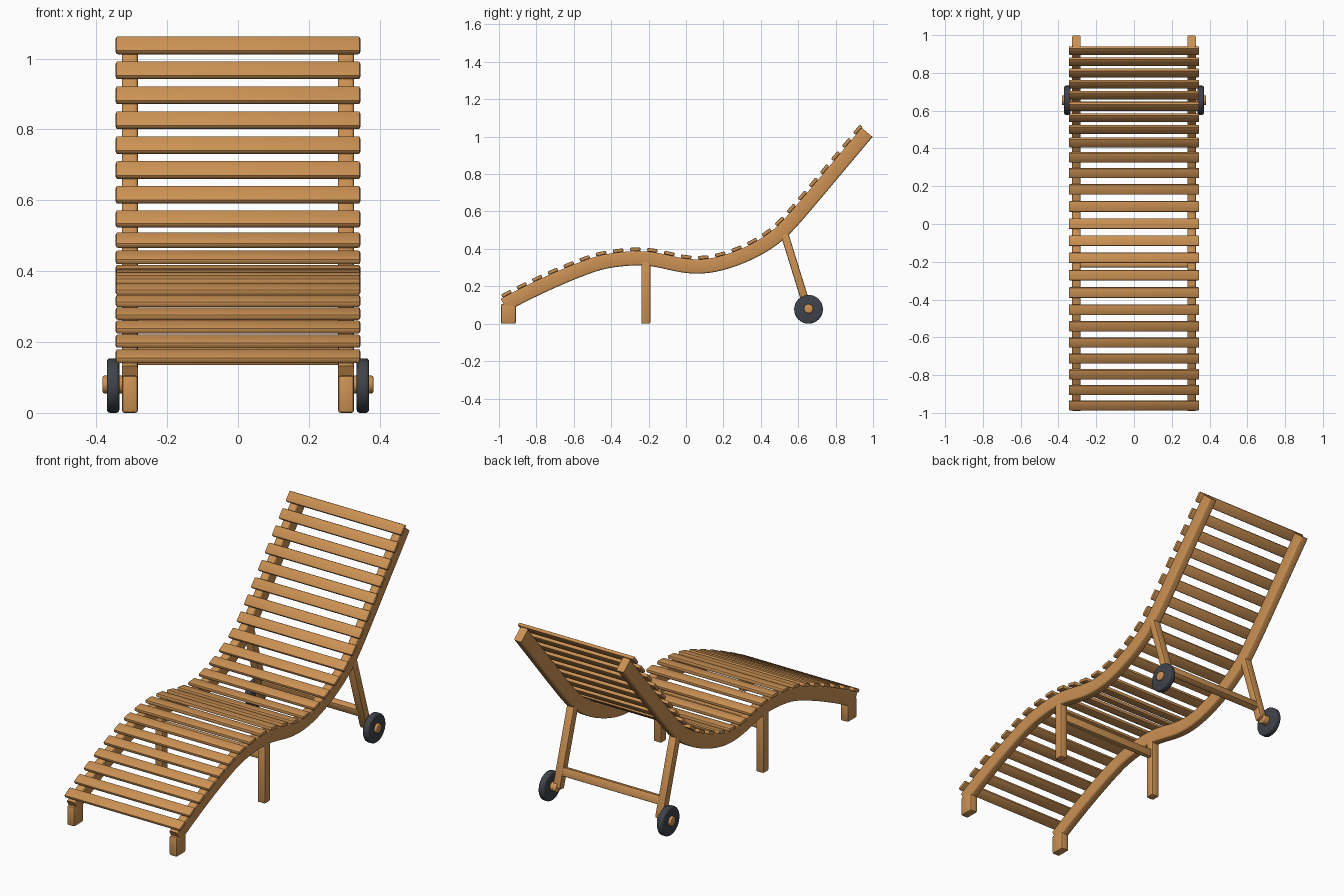
import bpy, bmesh, math
from mathutils import Vector, Matrix

if "Cube" in bpy.data.objects:
    bpy.data.objects.remove(bpy.data.objects["Cube"])


def material(name, rgb):
    m = bpy.data.materials.new(name)
    m.diffuse_color = (*rgb, 1)
    m.use_nodes = True
    m.node_tree.nodes["Principled BSDF"].inputs["Base Color"].default_value = m.diffuse_color
    return m


wood = material("teak wood", (0.60, 0.285, 0.088))
rubber = material("dark grey rubber", (0.05, 0.055, 0.068))


def finish(name, bm, mat):
    bmesh.ops.recalc_face_normals(bm, faces=bm.faces)
    me = bpy.data.meshes.new(name)
    bm.to_mesh(me)
    bm.free()
    me.materials.append(mat)
    ob = bpy.data.objects.new(name, me)
    bpy.context.collection.objects.link(ob)
    bpy.ops.object.select_all(action='DESELECT')
    ob.select_set(True)
    bpy.context.view_layer.objects.active = ob
    bpy.ops.object.shade_smooth_by_angle(angle=math.radians(35))
    return ob


def block(name, size, loc, tilt=0.0, bevel=0.006, mat=wood):
    """Rounded box; tilt turns it about the x axis."""
    bm = bmesh.new()
    bmesh.ops.create_cube(bm, size=1)
    bmesh.ops.scale(bm, vec=size, verts=bm.verts)
    bmesh.ops.bevel(bm, geom=bm.edges[:], offset=bevel, segments=2,
                    profile=0.5, affect='EDGES')
    bmesh.ops.transform(bm, verts=bm.verts,
                        matrix=Matrix.Translation(loc) @ Matrix.Rotation(tilt, 4, 'X'))
    return finish(name, bm, mat)


def disc(name, radius, x0, x1, y, z, bevel, mat):
    """Rounded cylinder lying along x."""
    bm = bmesh.new()
    bmesh.ops.create_cone(bm, cap_ends=True, segments=32, radius1=radius,
                          radius2=radius, depth=abs(x1 - x0))
    rims = [e for e in bm.edges if any(len(f.verts) > 4 for f in e.link_faces)]
    bmesh.ops.bevel(bm, geom=rims, offset=bevel, segments=3, profile=0.5, affect='EDGES')
    bmesh.ops.transform(bm, verts=bm.verts,
                        matrix=Matrix.Translation(((x0 + x1) / 2, y, z))
                        @ Matrix.Rotation(math.pi / 2, 4, 'Y'))
    return finish(name, bm, mat)


# Lounging curve (y, z) running through the slat centres
KEYS = [(-.96, .16), (-.88, .202), (-.71, .282), (-.54, .35), (-.45, .377),
        (-.36, .391), (-.265, .398), (-.17, .392), (-.08, .373), (.01, .355),
        (.10, .354), (.19, .372), (.275, .402), (.357, .44), (.431, .487),
        (.5, .545), (.62, .682), (.77, .861), (.918, 1.037)]
keys = [Vector(k) for k in KEYS]
keys = [keys[0] - (keys[1] - keys[0])] + keys + [keys[-1] * 2 - keys[-2]]
path = []
for a, b, c, d in zip(keys, keys[1:], keys[2:], keys[3:]):
    for i in range(12):
        t = i / 12
        path.append(0.5 * (2 * b + (c - a) * t + (2 * a - 5 * b + 4 * c - d) * t * t
                           + (3 * b - a - 3 * c + d) * t ** 3))
path.append(keys[-2].copy())
for _ in range(30):
    path = [path[0]] + [(p + 2 * q + r) / 4 for p, q, r in
                        zip(path, path[1:], path[2:])] + [path[-1]]
dist = [0.0]
for p, q in zip(path, path[1:]):
    dist.append(dist[-1] + (q - p).length)
LENGTH = dist[-1]


def locate(s):
    """Point at arc length s, extended straight past both ends."""
    i = 0
    while i < len(path) - 2 and dist[i + 1] < s:
        i += 1
    return path[i] + (path[i + 1] - path[i]) * ((s - dist[i]) / (dist[i + 1] - dist[i]))


def frame(s):
    t = (locate(s + 0.02) - locate(s - 0.02)).normalized()
    return locate(s), t, Vector((-t.y, t.x))


# Slats, evenly spaced along the curve
SLATS = 25
for i in range(SLATS):
    p, t, n = frame(LENGTH * i / (SLATS - 1))
    block(f"slat_{i + 1}", (0.69, 0.056, 0.019), (0, p.x, p.y),
          math.atan2(t.y, t.x), 0.006)

# Rounded rectangular section of the side rails (across, up)
RW, RH, R = 0.0225, 0.038, 0.009
section = []
for k, (sx, sz) in enumerate([(1, 1), (-1, 1), (-1, -1), (1, -1)]):
    for j in range(4):
        a = math.radians(90 * k + 30 * j)
        section.append((sx * (RW - R) + R * math.cos(a), sz * (RH - R) + R * math.sin(a)))


def rail(name, x):
    bm = bmesh.new()
    rings = []
    s0, s1, steps = -0.04, LENGTH + 0.022, 72
    for i in range(steps + 1):
        p, t, n = frame(s0 + (s1 - s0) * i / steps)
        mid = p - n * (0.0095 + RH)
        rings.append([bm.verts.new((x + u, mid.x + n.x * v, mid.y + n.y * v))
                      for u, v in section])
    m = len(section)
    for a, b in zip(rings, rings[1:]):
        for k in range(m):
            bm.faces.new((a[k], a[(k + 1) % m], b[(k + 1) % m], b[k]))
    bm.faces.new(rings[0])
    bm.faces.new(rings[-1])
    finish(name, bm, wood)


# Rear strut from the rail down to the axle
top, foot = Vector((0.525, 0.485)), Vector((0.652, 0.075))
run = top - foot
lean = math.atan2(-run.x, run.y)
mid = (top + foot) / 2

for side, sx in (("left", -1), ("right", 1)):
    x = sx * 0.305
    rail(f"{side}_rail", x)
    block(f"{side}_front_leg", (0.045, 0.08, 0.105), (x, -0.95, 0.0525), 0, 0.008)
    block(f"{side}_middle_leg", (0.045, 0.048, 0.335), (x, -0.215, 0.1675), 0, 0.007)
    block(f"{side}_rear_strut", (0.045, 0.042, run.length), (x, mid.x, mid.y), lean, 0.007)
    disc(f"{side}_wheel", 0.077, sx * 0.335, sx * 0.37, 0.655, 0.077, 0.009, rubber)
    disc(f"{side}_axle", 0.025, sx * 0.30, sx * 0.382, 0.655, 0.08, 0.005, wood)

# Crossbars between the legs and between the struts
block("middle_crossbar", (0.60, 0.028, 0.045), (0, -0.215, 0.25), 0, 0.006)
block("rear_crossbar", (0.60, 0.036, 0.045), (0, 0.626, 0.16), lean, 0.006)
